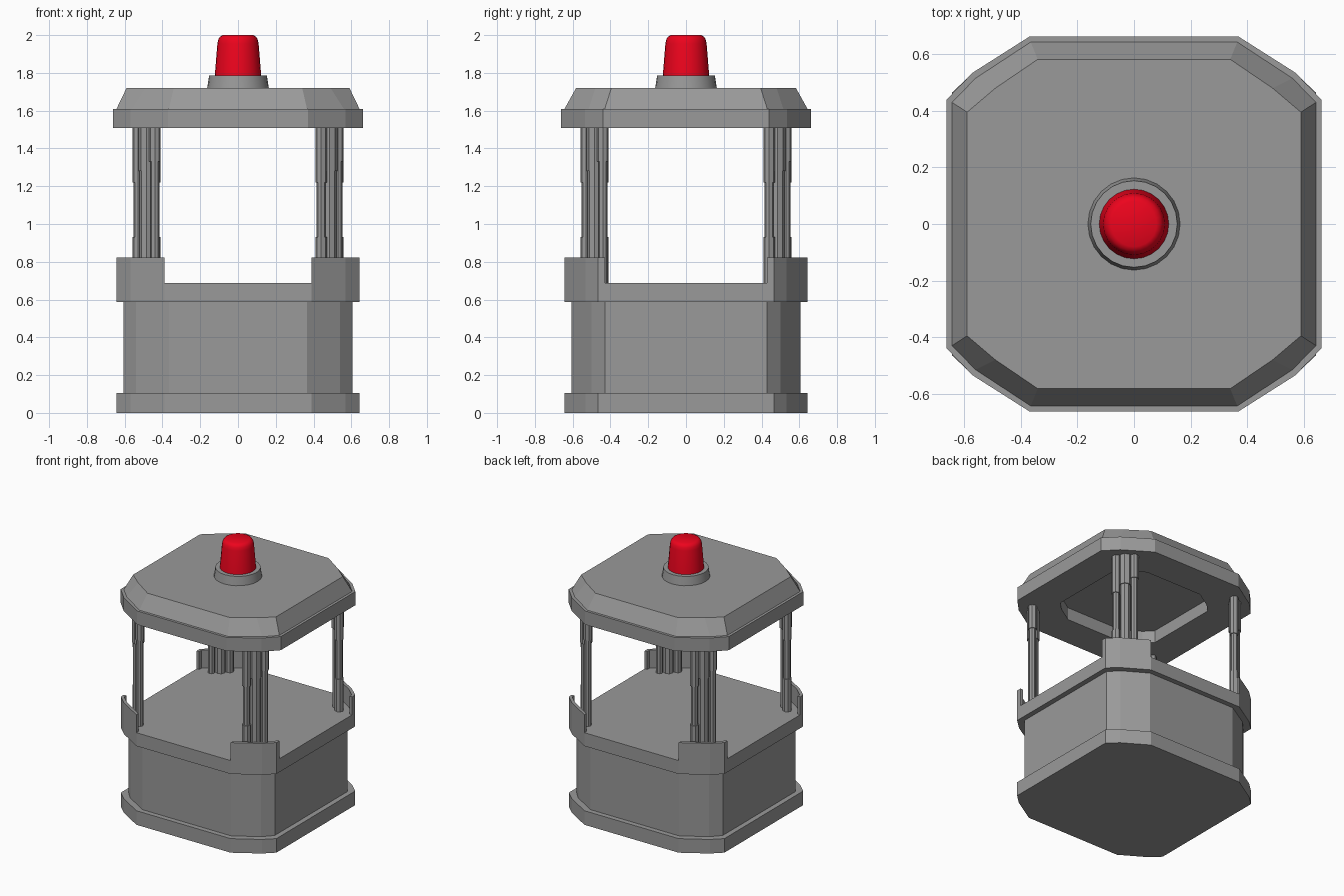
import bpy, bmesh
from math import sin, cos, pi

if "Cube" in bpy.data.objects:
    bpy.data.objects.remove(bpy.data.objects["Cube"])

# Outlines: each corner is cut with two facets (three points)
ROOF = [(0.37, 0.662), (0.57, 0.535), (0.662, 0.44)]
ROOF_MID = [(0.365, 0.643), (0.56, 0.515), (0.643, 0.43)]
ROOF_TOP = [(0.34, 0.582), (0.49, 0.48), (0.59, 0.395)]
BAND = [(0.39, 0.643), (0.57, 0.533), (0.643, 0.465)]
WALL = [(0.365, 0.605), (0.54, 0.50), (0.605, 0.43)]
RECESS = [(x * 0.63, y * 0.63) for x, y in ROOF]


def plan(corner):
    """Mirror one corner into a full closed outline."""
    back = corner[::-1] + [(-x, y) for x, y in corner]
    return back + [(-x, -y) for x, y in back]


def circle(r, n, cx=0.0, cy=0.0):
    return [(cx + r * cos(2 * pi * i / n), cy + r * sin(2 * pi * i / n)) for i in range(n)]


def material(name, color):
    mat = bpy.data.materials.new(name)
    mat.diffuse_color = color
    mat.use_nodes = True
    mat.node_tree.nodes["Principled BSDF"].inputs["Base Color"].default_value = mat.diffuse_color
    return mat


GREY = material("dark_grey", (0.32, 0.32, 0.32, 1))
RED = material("red_lamp", (0.85, 0.001, 0.012, 1))


def loft(bm, rings):
    """Skin a stack of (z, outline) rings and cap both ends."""
    loops = [[bm.verts.new((x, y, z)) for x, y in pts] for z, pts in rings]
    n = len(loops[0])
    faces = []
    for a, b in zip(loops, loops[1:]):
        for i in range(n):
            j = (i + 1) % n
            faces.append(bm.faces.new((a[i], a[j], b[j], b[i])))
    faces.append(bm.faces.new(loops[0][::-1]))
    faces.append(bm.faces.new(loops[-1]))
    bmesh.ops.recalc_face_normals(bm, faces=faces)


def make(name, *stacks, mat=GREY, smooth=False):
    bm = bmesh.new()
    for rings in stacks:
        loft(bm, rings)
    mesh = bpy.data.meshes.new(name)
    bm.to_mesh(mesh)
    bm.free()
    mesh.materials.append(mat)
    ob = bpy.data.objects.new(name, mesh)
    bpy.context.collection.objects.link(ob)
    if smooth:
        bpy.ops.object.select_all(action='DESELECT')
        bpy.context.view_layer.objects.active = ob
        ob.select_set(True)
        bpy.ops.object.shade_smooth_by_angle()
    return ob


# Booth body: plinth, wall and top band
band, wall = plan(BAND), plan(WALL)
make("booth_body", [(0, band), (0.105, band), (0.105, wall),
                    (0.588, wall), (0.588, band), (0.688, band)])

# Thin raised guards on the four corners
guard = BAND + [(0.643, 0.43), (0.622, 0.43), (0.622, 0.455), (0.557, 0.515), (0.39, 0.618)]
for sx, sy, side in ((1, 1, "back_right"), (-1, 1, "back_left"),
                     (-1, -1, "front_left"), (1, -1, "front_right")):
    pts = [(x * sx, y * sy) for x, y in guard]
    make("corner_guard_" + side, [(0.688, pts), (0.822, pts)])

# Corner posts: three rods side by side, with sleeves of different heights
# (offset along corner, radius, bottom, top)
RODS = [(0.0, 0.036, 0.688, 1.51), (0.0, 0.043, 1.28, 1.51),
        (0.062, 0.024, 0.688, 1.51), (0.062, 0.031, 1.33, 1.51),
        (-0.062, 0.024, 0.688, 1.51), (-0.062, 0.031, 1.22, 1.51),
        (-0.062, 0.031, 0.688, 0.93)]
for k, side in enumerate(("back_right", "back_left", "front_left", "front_right")):
    a = pi / 4 + k * pi / 2
    stacks = []
    for off, r, z0, z1 in RODS:
        cx = 0.685 * cos(a) - off * sin(a)
        cy = 0.685 * sin(a) + off * cos(a)
        c = circle(r, 8, cx, cy)
        stacks.append([(z0, c), (z1, c)])
    make("post_" + side, *stacks)

# Roof with sloped edge and recessed ceiling
make("roof", [(1.60, plan(RECESS)), (1.508, plan(RECESS)), (1.508, plan(ROOF)),
              (1.61, plan(ROOF)), (1.61, plan(ROOF_MID)), (1.72, plan(ROOF_TOP))])

# Beacon mount and red lamp
make("beacon_mount", [(1.72, circle(0.163, 24)), (1.785, circle(0.153, 24))], smooth=True)
profile = [(0.123, 1.785), (0.109, 1.955), (0.104, 1.978), (0.095, 1.992), (0.08, 2.0)]
make("beacon_lamp", [(z, circle(r, 24)) for r, z in profile], mat=RED, smooth=True)
